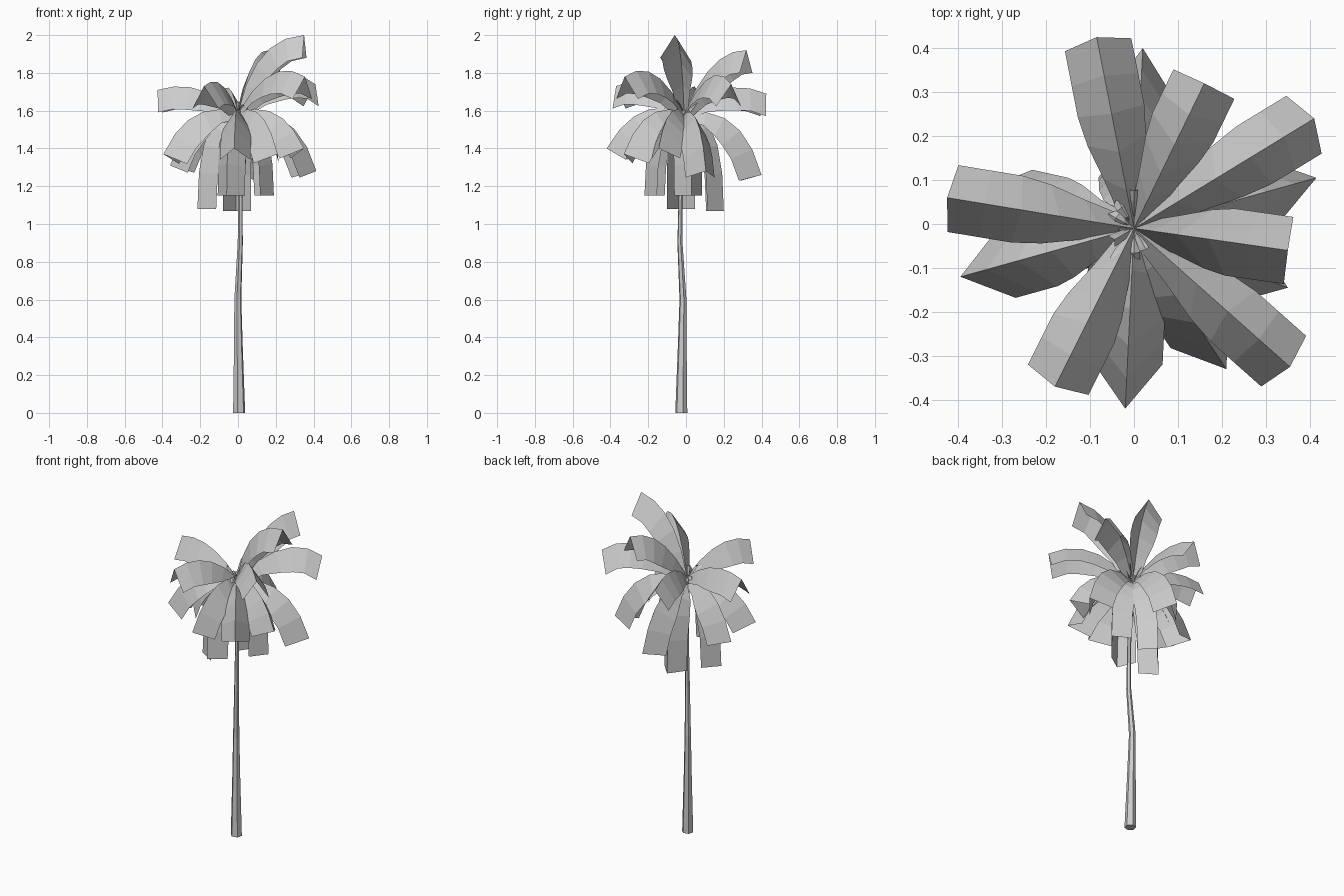
import bpy
import bmesh
import math
import random
from mathutils import Vector

cube = bpy.data.objects.get("Cube")
if cube:
    bpy.data.objects.remove(cube)

grey = bpy.data.materials.new("plain grey")
grey.use_nodes = True
COLOUR = (0.6, 0.6, 0.6, 1)
grey.diffuse_color = COLOUR
grey.node_tree.nodes["Principled BSDF"].inputs["Base Color"].default_value = COLOUR


def finish(bm, name):
    mesh = bpy.data.meshes.new(name)
    bm.to_mesh(mesh)
    bm.free()
    mesh.materials.append(grey)
    obj = bpy.data.objects.new(name, mesh)
    bpy.context.collection.objects.link(obj)
    return obj


def trunk(rings, sides):
    """Loft a slightly bent tapering tube through (x, y, z, radius) rings."""
    bm = bmesh.new()
    loops = []
    for x, y, z, r in rings:
        angles = [math.tau * (i + 0.25) / sides for i in range(sides)]
        loops.append([bm.verts.new((x + r * math.cos(a), y + r * math.sin(a), z))
                      for a in angles])
    for low, high in zip(loops, loops[1:]):
        for i in range(sides):
            j = (i + 1) % sides
            bm.faces.new((low[i], low[j], high[j], high[i]))
    bm.faces.new(loops[0][::-1])
    bm.faces.new(loops[-1])
    return finish(bm, "trunk")


def frond(name, base, tip, reach, rise, width, fold, lean=0, steps=5):
    """A folded leaf along an arch; reach and rise place the arch's control point.
    Lean turns the fold from square to the arch towards plumb at the tip."""
    base, tip = Vector(base), Vector(tip)
    control = base.lerp(tip, reach)
    control.z = rise
    out = Vector((tip.x - base.x, tip.y - base.y, 0)).normalized()
    side = Vector((-out.y, out.x, 0))
    bm = bmesh.new()
    rows = []
    for i in range(steps + 1):
        t = i / steps
        ridge = base * (1 - t) ** 2 + control * 2 * t * (1 - t) + tip * t ** 2
        along = ((control - base) * (1 - t) + (tip - control) * t).normalized()
        up = along.cross(side).lerp(Vector((0, 0, 1)), lean * t).normalized()
        grow = min(1, 0.32 + 1.4 * t)
        spread, drop = side * width * grow, up * fold * grow
        rows.append([bm.verts.new(p) for p in
                     (ridge - spread - drop, ridge, ridge + spread - drop)])
    for a, b in zip(rows, rows[1:]):
        for k in range(2):
            bm.faces.new((a[k], b[k], b[k + 1], a[k + 1]))
    return finish(bm, name)


trunk([(0.006, -0.025, 0, 0.033), (0.002, -0.02, 0.35, 0.024),
       (-0.001, -0.016, 0.6, 0.019), (0.012, -0.032, 0.9, 0.014),
       (0.012, -0.027, 1.2, 0.011), (0, -0.015, 1.59, 0.014)], 6)

# Half width, fold depth and lean of each kind, then tips with the arch's reach and height
LEAVES = {
    "upper_frond": (0.077, 0.12, 0.65, [
        ((-0.085, 0.425, 1.69), 0.5, 1.79), ((0.16, 0.32, 1.92), 0.45, 1.93),
        ((0.41, 0.24, 1.74), 0.6, 1.89), ((0.35, -0.06, 2.0), 0.25, 1.99),
        ((0.355, -0.325, 1.78), 0.5, 1.9), ((-0.18, -0.37, 1.73), 0.5, 1.82),
        ((-0.425, 0.06, 1.71), 0.5, 1.78)]),
    "drooping_frond": (0.08, 0.12, 0, [
        ((0.02, 0.4, 1.26), 0.75, 1.64), ((0.415, 0.105, 1.28), 0.75, 1.64),
        ((0.35, -0.145, 1.4), 0.65, 1.67), ((0.21, -0.33, 1.37), 0.65, 1.67),
        ((-0.02, -0.42, 1.4), 0.6, 1.69), ((-0.395, -0.12, 1.37), 0.65, 1.67),
        ((-0.36, 0.07, 1.31), 0.7, 1.64)]),
    "hanging_frond": (0.075, 0.09, 0, [
        ((-0.215, -0.04, 1.08), 1.0, 1.62), ((-0.01, 0.2, 1.07), 1.0, 1.62),
        ((0.19, 0.03, 1.15), 1.0, 1.62), ((-0.06, -0.22, 1.15), 1.0, 1.62)]),
}
for kind, (width, fold, lean, leaves) in LEAVES.items():
    for n, (tip, reach, rise) in enumerate(leaves, 1):
        frond(f"{kind}_{n}", (0, -0.01, 1.59), tip, reach, rise, width, fold, lean)

# Short young shoots around the heart of the crown
random.seed(4)
for n in range(12):
    a = math.tau * n / 12
    r = random.uniform(0.04, 0.09)
    tip = (r * math.cos(a), r * math.sin(a) - 0.01, random.uniform(1.57, 1.67))
    frond(f"young_shoot_{n + 1}", (0, -0.01, 1.57), tip, 0.6, 1.64, 0.014, 0.012, steps=3)

# Withered leaf hanging against the trunk
frond("withered_leaf", (0.01, -0.02, 1.42), (0.04, -0.05, 1.32), 1.0, 1.41,
      0.02, 0.015, steps=3)
